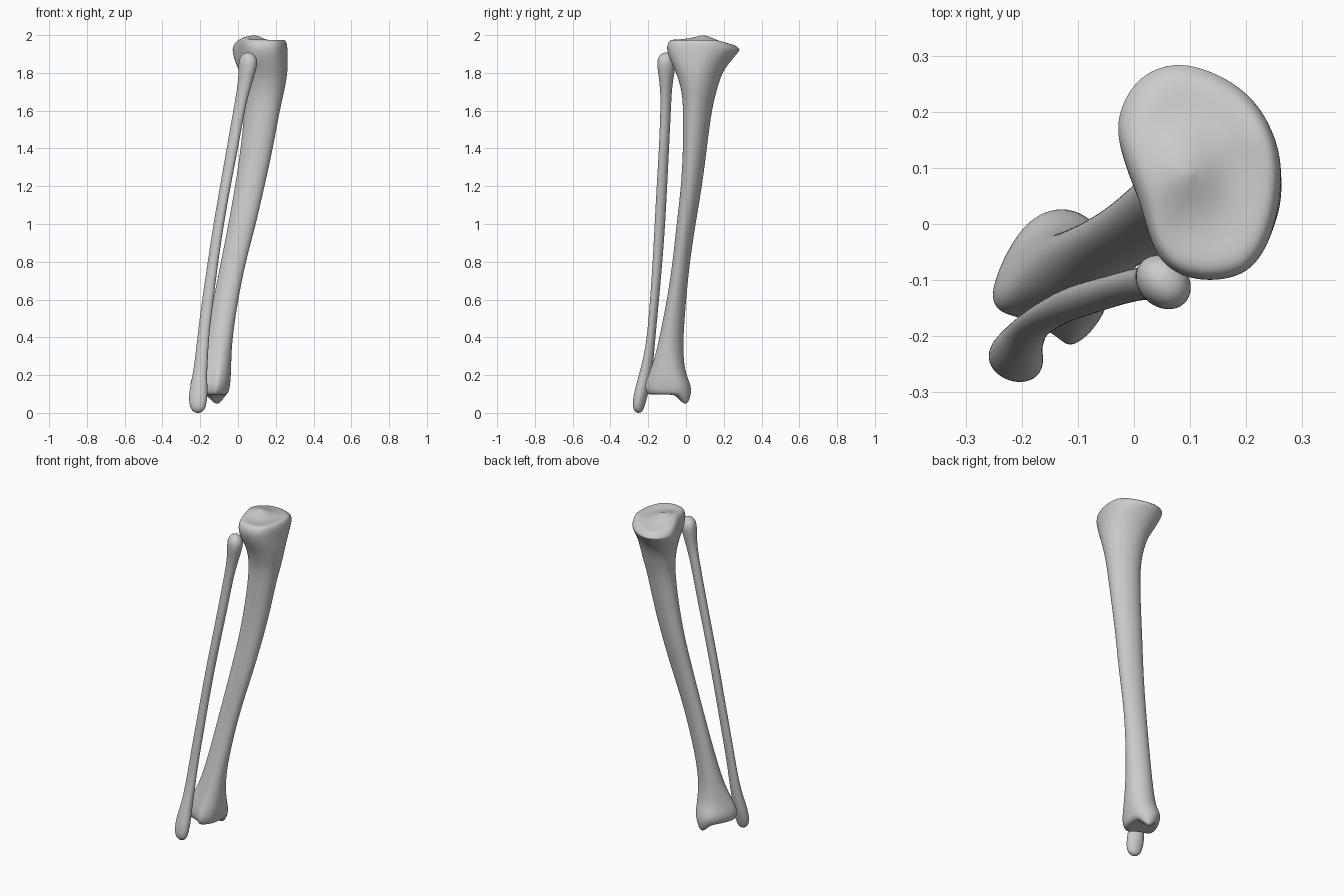
import bpy, bmesh
from math import sin, cos, exp, pi

if "Cube" in bpy.data.objects:
    bpy.data.objects.remove(bpy.data.objects["Cube"])

SIDES = 24

bone = bpy.data.materials.new("bone grey")
bone.use_nodes = True
bone.diffuse_color = (0.6, 0.6, 0.6, 1)
bone.node_tree.nodes["Principled BSDF"].inputs["Base Color"].default_value = (0.6, 0.6, 0.6, 1)


def resample(points):
    """Smooth closed curve through outline points, sampled at SIDES places."""
    n, result = len(points), []
    for i in range(SIDES):
        pos = i * n / SIDES
        k, t = int(pos), pos - int(pos)
        a, b, c, d = (points[(k + j - 1) % n] for j in range(4))
        result.append([0.5 * (2 * q + (r - p) * t + (2 * p - 5 * q + 4 * r - s) * t * t
                              + (3 * q - p - 3 * r + s) * t ** 3)
                       for p, q, r, s in zip(a, b, c, d)])
    return result


# Unit cross-sections: tilted oval shaft, bean-shaped plateau, angular ankle
OVAL = [(cos(2 * pi * i / SIDES), sin(2 * pi * i / SIDES - 0.2)) for i in range(SIDES)]
PLATEAU = resample([(1, 0), (.88, .4), (.52, .77), (-.17, 1), (-.72, .87), (-.99, .5),
                    (-.93, .14), (-.72, -.28), (-.5, -.8), (-.03, -1), (.59, -.93), (.9, -.53)])
ANKLE = resample([(.97, .1), (.92, .56), (.54, .92), (.07, 1), (-.4, .8), (-.77, .33),
                  (-1, -.22), (-.86, -.5), (-.4, -.62), (.07, -.85), (.36, -1), (.82, -.6)])


def ring(z, x0, x1, y0, y1, shape=0, scale=1.0):
    """Cross-section fitted to a box; shape runs from ankle (-1) to oval (0) to plateau (1)."""
    target, w = (PLATEAU if shape > 0 else ANKLE), abs(shape)
    cx, cy = (x0 + x1) / 2, (y0 + y1) / 2
    hx, hy = (x1 - x0) / 2 * scale * 1.01, (y1 - y0) / 2 * scale * 1.01
    return [(cx + hx * (o[0] * (1 - w) + t[0] * w),
             cy + hy * (o[1] * (1 - w) + t[1] * w), z) for o, t in zip(OVAL, target)]


def loft(name, sections, bottom_cap, top_cap, sculpt=None):
    """Skin the sections, closing both ends with shrinking (z, scale) rings."""
    first, last = sections[0], sections[-1]
    rings = [ring(z, *first[1:], scale=s) for z, s in bottom_cap]
    rings += [ring(*s) for s in sections]
    rings += [ring(z, *last[1:], scale=s) for z, s in top_cap]
    bm = bmesh.new()
    loops = [[bm.verts.new(sculpt(*p) if sculpt else p) for p in r] for r in rings]
    for low, high in zip(loops, loops[1:]):
        for i in range(SIDES):
            j = (i + 1) % SIDES
            bm.faces.new((low[i], low[j], high[j], high[i]))
    bm.faces.new(loops[0][::-1])
    bm.faces.new(loops[-1])
    bmesh.ops.recalc_face_normals(bm, faces=bm.faces)
    for face in bm.faces:
        face.smooth = True
    mesh = bpy.data.meshes.new(name)
    bm.to_mesh(mesh)
    bm.free()
    mesh.materials.append(bone)
    obj = bpy.data.objects.new(name, mesh)
    bpy.context.collection.objects.link(obj)
    smooth = obj.modifiers.new("smooth", "SUBSURF")
    smooth.levels = smooth.render_levels = 2
    return obj


def bump(x, y, cx, cy, rx, ry):
    return exp(-((x - cx) / rx) ** 2 - ((y - cy) / ry) ** 2)


def sculpt_shin(x, y, z):
    """Central ridge and sloping rim on the plateau, inner ankle knob below."""
    if z > 1.92:
        w = min(1, (z - 1.92) / 0.04)
        z += w * (0.035 * bump(x, y, .08, .09, .06, .07)
                  - 0.3 * max(0, y - .16) - 0.3 * max(0, .03 - x))
    elif z < 0.2:
        w = min(1, (0.2 - z) / 0.09)
        z -= w * 0.063 * bump(x, y, -.11, -.002, .04, .036)
    return x, y, z


# Large shin bone
loft("shin_bone", [
    (.15, -.255, -.04, -.22, .03, -1),
    (.2, -.24, -.036, -.2, 0, -.9),
    (.28, -.205, -.035, -.17, -.012, -.45),
    (.4, -.17, -.03, -.14, -.015, 0),
    (.6, -.13, 0, -.1, 0, 0),
    (.8, -.09, .04, -.07, .02, 0),
    (1, -.05, .095, -.05, .05, 0),
    (1.2, -.015, .14, -.025, .085, 0),
    (1.4, .015, .185, -.015, .11, 0),
    (1.6, .035, .22, -.015, .135, 0),
    (1.7, .03, .245, -.02, .16, .1),
    (1.8, .01, .262, -.05, .19, .4),
    (1.86, -.02, .263, -.08, .235, .8),
    (1.92, -.03, .262, -.1, .287, 1)],
    [(.1, .08), (.1, .3), (.097, .55), (.095, .8), (.112, .94)],
    [(1.95, .985), (1.972, .93), (1.978, .8), (1.967, .55), (1.965, .3), (1.967, .08)],
    sculpt_shin)

# Thin outer bone with a rounded head and a pointed ankle end
loft("calf_bone", [
    (.04, -.257, -.168, -.284, -.218),
    (.1, -.262, -.16, -.277, -.2),
    (.2, -.24, -.165, -.25, -.18),
    (.28, -.228, -.16, -.228, -.172),
    (.4, -.215, -.155, -.206, -.162),
    (.6, -.19, -.13, -.19, -.143),
    (.8, -.16, -.105, -.176, -.125),
    (1, -.13, -.075, -.166, -.11),
    (1.2, -.095, -.04, -.155, -.1),
    (1.4, -.06, 0, -.143, -.09),
    (1.6, -.025, .035, -.135, -.08),
    (1.7, -.007, .06, -.135, -.076),
    (1.78, .003, .085, -.144, -.066),
    (1.85, .002, .105, -.155, -.052)],
    [(0, .12), (.003, .4), (.015, .75)],
    [(1.882, .85), (1.901, .55), (1.908, .15)])
